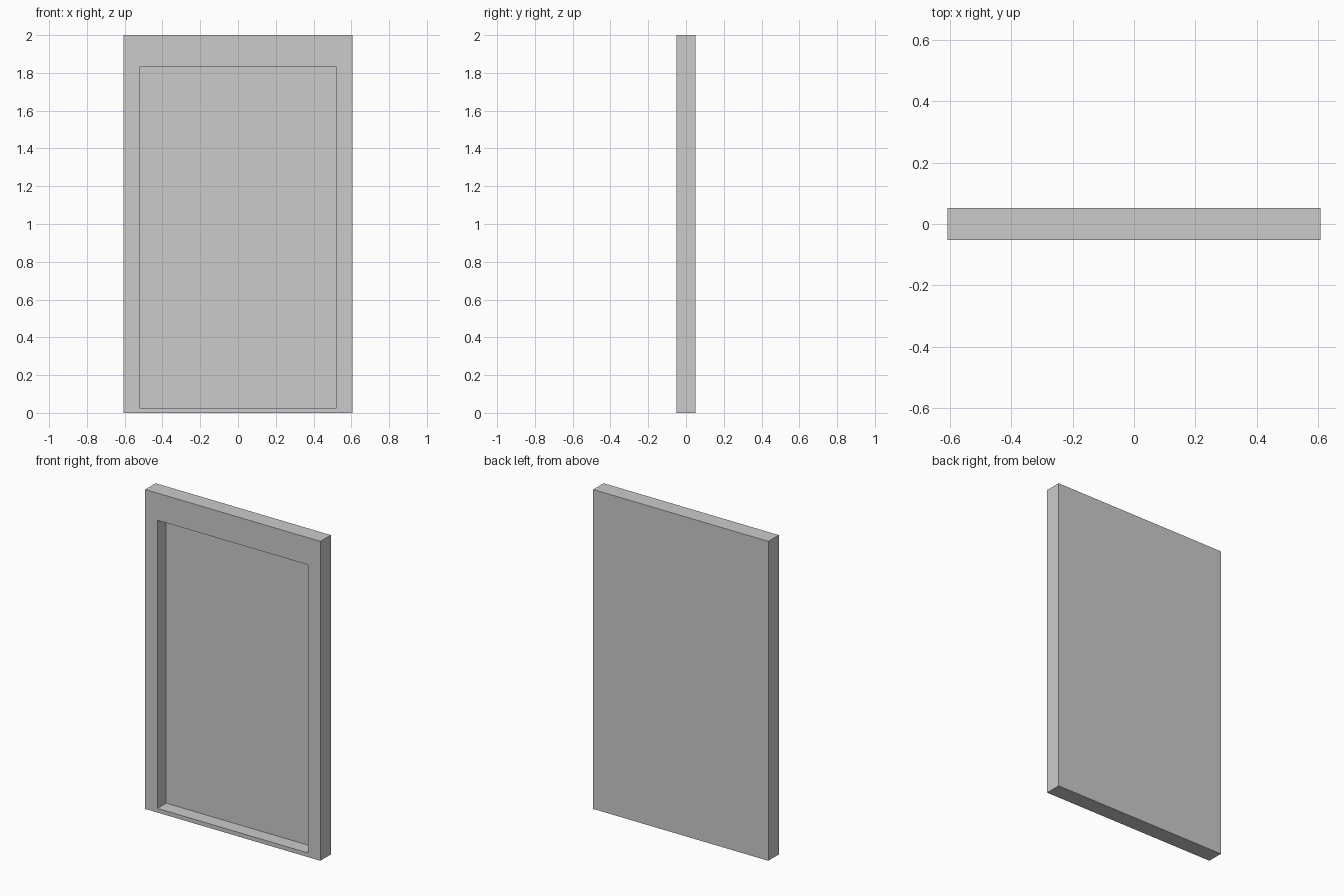
import bpy, bmesh

if "Cube" in bpy.data.objects:
    bpy.data.objects.remove(bpy.data.objects["Cube"])

W, D, H = 1.213, 0.103, 2.0           # outer width, depth, height
IN_X, IN_Z0, IN_Z1 = 0.522, 0.026, 1.83  # recess half width, bottom, top
RECESS = 0.086                        # recess depth

# Outer slab standing on the floor
bm = bmesh.new()
bmesh.ops.create_cube(bm, size=1)
for v in bm.verts:
    v.co = (v.co.x * W, v.co.y * D, (v.co.z + 0.5) * H)
bm.normal_update()

# Front border: thin sill, wider sides, tall header
front = min(bm.faces, key=lambda f: f.calc_center_median().y)
bmesh.ops.inset_region(bm, faces=[front], thickness=0.02)
for v in front.verts:
    v.co.x = IN_X if v.co.x > 0 else -IN_X
    v.co.z = IN_Z1 if v.co.z > H / 2 else IN_Z0

# Recess pushed in towards the thin back panel
inner = bmesh.ops.extrude_discrete_faces(bm, faces=[front])["faces"][0]
bmesh.ops.translate(bm, verts=inner.verts, vec=(0, RECESS, 0))
bmesh.ops.recalc_face_normals(bm, faces=bm.faces)

mesh = bpy.data.meshes.new("recessed_frame_panel")
bm.to_mesh(mesh)
bm.free()
bpy.context.collection.objects.link(bpy.data.objects.new("recessed_frame_panel", mesh))
